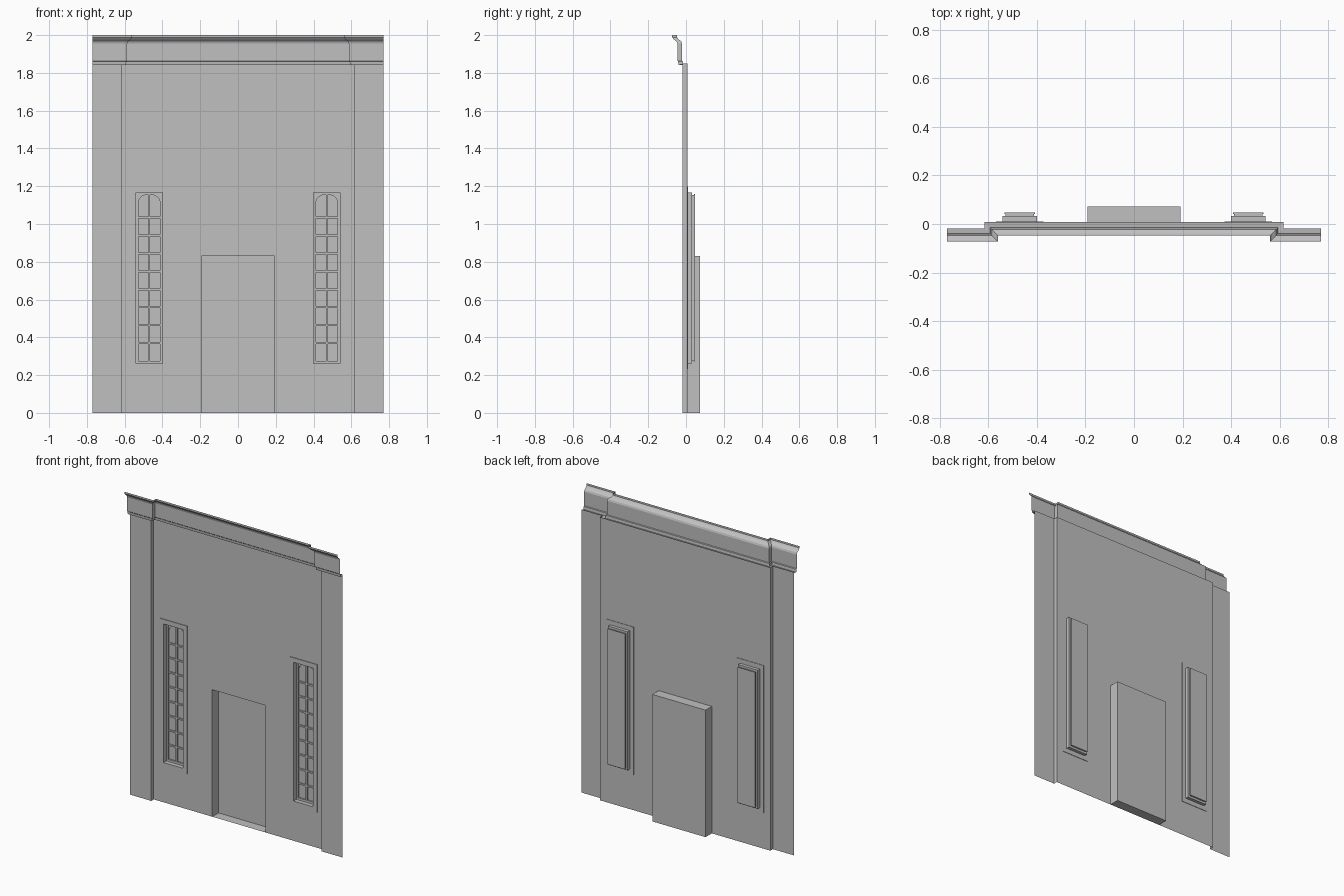
import bpy, bmesh, math

cube = bpy.data.objects.get("Cube")
if cube:
    bpy.data.objects.remove(cube)

stone = bpy.data.materials.new("plain_grey")
stone.use_nodes = True
grey = (0.53, 0.53, 0.53, 1)
stone.diffuse_color = grey
stone.node_tree.nodes["Principled BSDF"].inputs["Base Color"].default_value = grey

WALL_Y, PIER_Y, BACK_Y = 0.008, -0.018, 0.073
HALF_W, PIER_X, TOP = 0.769, 0.615, 1.85
DOOR_X, DOOR_Z = 0.192, 0.83
WIN_X, WIN_HALF, WIN_LOW, WIN_HIGH = 0.47, 0.071, 0.262, 1.168


def quad(bm, *points):
    bm.faces.new([bm.verts.new(p) for p in points])


def panel(bm, x0, x1, z0, z1, y):
    quad(bm, (x0, y, z0), (x1, y, z0), (x1, y, z1), (x0, y, z1))


def box(bm, x0, x1, y0, y1, z0, z1):
    part = bmesh.ops.create_cube(bm, size=1)
    for v in part["verts"]:
        v.co = ((x0 + x1) / 2 + v.co.x * (x1 - x0),
                (y0 + y1) / 2 + v.co.y * (y1 - y0),
                (z0 + z1) / 2 + v.co.z * (z1 - z0))


def loops(bm, rings):
    """Join successive four-cornered rings (cx, half, z0, z1, y)."""
    corners = [[(c - h, y, a), (c + h, y, a), (c + h, y, b), (c - h, y, b)]
               for c, h, a, b, y in rings]
    for r, s in zip(corners, corners[1:]):
        for i in range(4):
            j = (i + 1) % 4
            quad(bm, r[i], r[j], s[j], s[i])


def finish(name, bm, sheet=False):
    bmesh.ops.remove_doubles(bm, verts=bm.verts, dist=0.0001)
    bmesh.ops.recalc_face_normals(bm, faces=bm.faces)
    # Open sheets face the front
    if sheet and sum(f.normal.y * f.calc_area() for f in bm.faces) > 0:
        bmesh.ops.reverse_faces(bm, faces=bm.faces)
    mesh = bpy.data.meshes.new(name)
    bm.to_mesh(mesh)
    bm.free()
    mesh.materials.append(stone)
    obj = bpy.data.objects.new(name, mesh)
    bpy.context.collection.objects.link(obj)
    return obj


# Wall sheet with door and window openings, stepped forward at the side piers
bm = bmesh.new()
half = [DOOR_X, WIN_X - WIN_HALF, WIN_X + WIN_HALF, PIER_X]
xs = [-x for x in reversed(half)] + half
zs = [0, WIN_LOW, DOOR_Z, WIN_HIGH, TOP]
for x0, x1 in zip(xs, xs[1:]):
    for z0, z1 in zip(zs, zs[1:]):
        mx, mz = abs(x0 + x1) / 2, (z0 + z1) / 2
        in_door = mx < DOOR_X and mz < DOOR_Z
        in_window = abs(mx - WIN_X) < 0.02 and WIN_LOW < mz < WIN_HIGH
        if not (in_door or in_window):
            panel(bm, x0, x1, z0, z1, WALL_Y)
for s in (-1, 1):
    e = s * PIER_X
    cuts = zs
    for z0, z1 in zip(cuts, cuts[1:]):
        quad(bm, (e, WALL_Y, z0), (e, PIER_Y, z0), (e, PIER_Y, z1), (e, WALL_Y, z1))
        panel(bm, min(e, s * HALF_W), max(e, s * HALF_W), z0, z1, PIER_Y)
finish("wall", bm, True)

# Door recess, open to the front
bm = bmesh.new()
loops(bm, [(0, DOOR_X, 0, DOOR_Z, WALL_Y), (0, DOOR_X, 0, DOOR_Z, BACK_Y)])
panel(bm, -DOOR_X, DOOR_X, 0, DOOR_Z, BACK_Y)
finish("door_recess", bm, True)

# Cornice: a moulding profile (projection, height) swept along the stepped plan
profile = [(0, 1.845), (0.022, 1.842), (0.024, 1.86), (0.028, 1.864),
           (0.028, 1.955), (0.032, 1.966), (0.047, 1.978), (0.052, 1.984),
           (0.055, 1.988), (0.055, 2.0)]
rows = []
for o, z in profile:
    side = [(HALF_W, PIER_Y - o, z), (PIER_X - o, PIER_Y - o, z),
            (PIER_X - o, WALL_Y - o, z)]
    rows.append([(-x, y, h) for x, y, h in side] + side[::-1])
bm = bmesh.new()
for low, high in zip(rows, rows[1:]):
    for i in range(len(low) - 1):
        quad(bm, low[i], low[i + 1], high[i + 1], high[i])
finish("cornice", bm, True)

for name, s in (("right", -1), ("left", 1)):
    c = s * WIN_X

    # Thin casing around the opening
    bm = bmesh.new()
    outer, inner = (c, 0.098, 0.232, 1.198), (c, WIN_HALF, WIN_LOW, WIN_HIGH)
    f, b = WALL_Y - 0.004, WALL_Y + 0.003
    loops(bm, [outer + (f,), inner + (f,), inner + (b,), outer + (b,), outer + (f,)])
    finish(name + "_window_casing", bm)

    # Stepped window recess
    bm = bmesh.new()
    neck = (c, 0.058, WIN_LOW + 0.014, WIN_HIGH - 0.014)
    loops(bm, [inner + (WALL_Y,), inner + (0.032,), neck + (0.032,), neck + (0.042,)])
    finish(name + "_window_recess", bm, True)

    # Back pane
    bm = bmesh.new()
    box(bm, c - 0.063, c + 0.063, 0.042, 0.047, WIN_LOW + 0.01, WIN_HIGH - 0.01)
    finish(name + "_window_pane", bm)

    # Glazing bars
    bm = bmesh.new()
    y0, y1 = 0.034, 0.042
    low, high = neck[2], neck[3]
    box(bm, c - 0.005, c + 0.005, y0, y1, low, high)
    for i in range(8):
        z = 0.369 + 0.095 * i
        box(bm, c - 0.058, c + 0.058, y0, y1, z - 0.005, z + 0.005)
    finish(name + "_window_bars", bm)

    # Rounded corners of the arched top lights
    bm = bmesh.new()
    r = 0.045
    for t in (-1, 1):
        corner = (c + t * 0.058, y0, high)
        arc = [(c + t * (0.058 - r + r * math.cos(a)), y0, high - r + r * math.sin(a))
               for a in [math.pi / 2 * k / 8 for k in range(9)]]
        face = bm.faces.new([bm.verts.new(p) for p in [corner] + arc])
        ext = bmesh.ops.extrude_face_region(bm, geom=[face])
        for v in ext["geom"]:
            if isinstance(v, bmesh.types.BMVert):
                v.co.y = y1
    finish(name + "_window_arch", bm)
